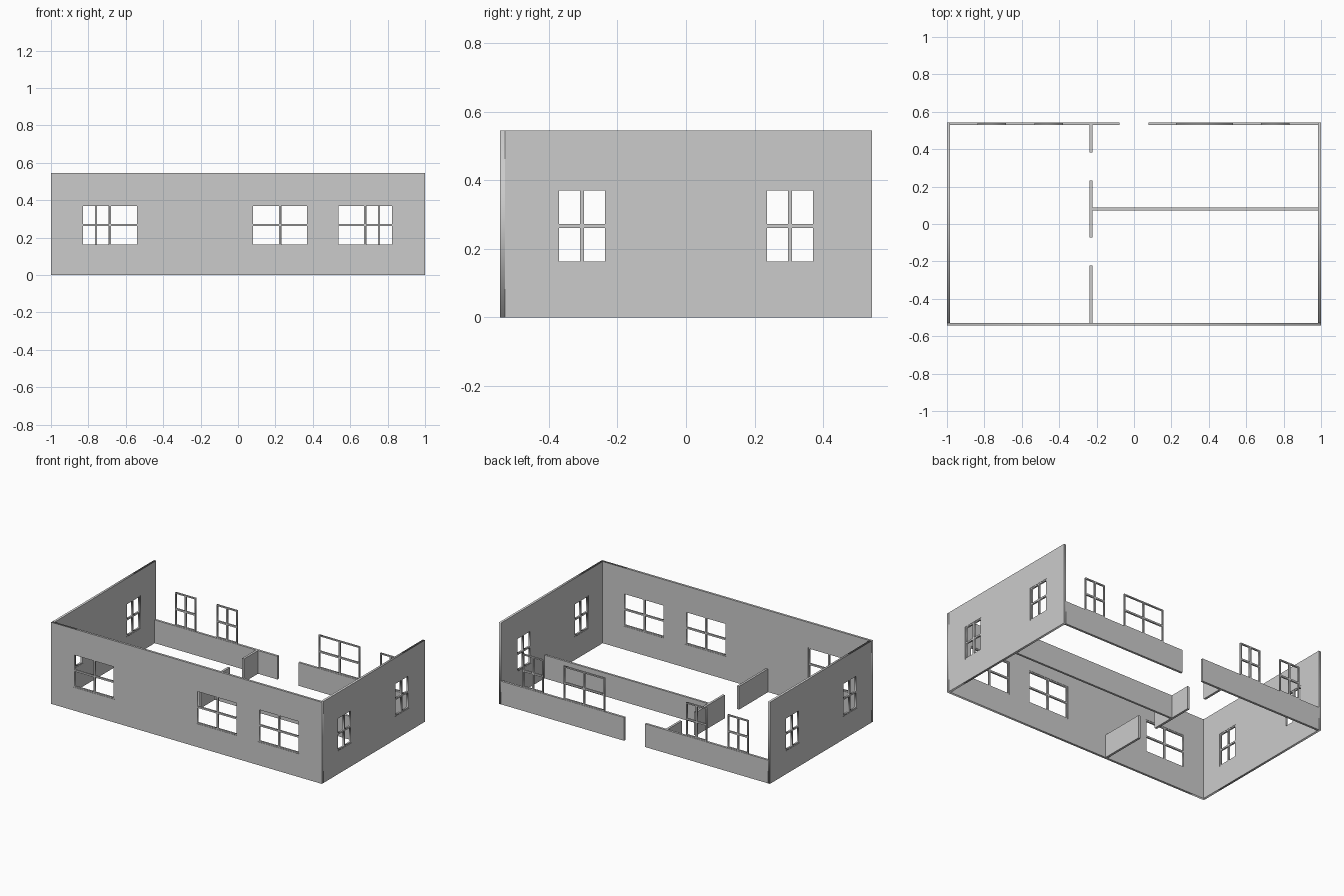
import bpy
from math import radians

if "Cube" in bpy.data.objects:
    bpy.data.objects.remove(bpy.data.objects["Cube"])

T = 0.015              # wall thickness
HX, HY = 1.0, 0.543    # outer half sizes
H, LOW = 0.545, 0.155  # full and low wall heights
SILL, HEAD = 0.155, 0.378
FRAME = 0.008          # outer frame width
BAR = 0.011            # glazing bar width
YF, YB, XS = HY - T / 2, HY - T / 2, HX - T / 2


def panel(name, rects, depth, loc, turn=0):
    """Upright slab: first rectangle is the outline, the rest are holes (u0, u1, z0, z1)."""
    cu = bpy.data.curves.new(name, 'CURVE')
    cu.dimensions = '2D'
    cu.fill_mode = 'BOTH'
    cu.extrude = depth / 2
    for u0, u1, z0, z1 in rects:
        s = cu.splines.new('POLY')
        s.points.add(3)
        for p, (u, z) in zip(s.points, ((u0, z0), (u1, z0), (u1, z1), (u0, z1))):
            p.co = (u, z, 0, 1)
        s.use_cyclic_u = True
    ob = bpy.data.objects.new(name, cu)
    bpy.context.collection.objects.link(ob)
    ob.location = loc
    ob.rotation_euler = (radians(90), 0, radians(turn))
    bpy.ops.object.select_all(action='DESELECT')
    ob.select_set(True)
    bpy.context.view_layer.objects.active = ob
    bpy.ops.object.convert(target='MESH')
    return bpy.context.object


def window(name, c, w, loc, turn=0):
    """Four-pane window frame centred at c along the wall."""
    a, b = c - w / 2, c + w / 2
    m = (SILL + HEAD) / 2
    cols = ((a + FRAME, c - BAR / 2), (c + BAR / 2, b - FRAME))
    rows = ((SILL + FRAME, m - BAR / 2), (m + BAR / 2, HEAD - FRAME))
    panes = [(*u, *z) for u in cols for z in rows]
    panel(name, [(a, b, SILL, HEAD)] + panes, 0.011, loc, turn)


def wall(name, u0, u1, windows, w, loc, turn=0):
    """Full-height wall with its windows."""
    holes = [(c - w / 2, c + w / 2, SILL, HEAD) for c in windows]
    panel(name, [(u0, u1, 0, H)] + holes, T, loc, turn)
    for i, c in enumerate(windows):
        window(f"{name}_window_{i + 1}", c, w, loc, turn)


def box(name, x0, x1, y0, y1, h):
    bpy.ops.mesh.primitive_cube_add(size=1, location=((x0 + x1) / 2, (y0 + y1) / 2, h / 2))
    ob = bpy.context.object
    ob.name = name
    ob.scale = (x1 - x0, y1 - y0, h)


# Full-height outer walls
wall("front_wall", -HX, HX, (-0.685, 0.225, 0.68), 0.304, (0, -YF, 0))
for name, x in (("left_wall", -XS), ("right_wall", XS)):
    wall(name, -HY + T, HY, (-0.303, 0.303), 0.15, (x, 0, 0), 90)

# Low back wall with a doorway, windows standing on top
box("back_wall_left", -HX + T, -0.078, HY - T, HY, LOW)
box("back_wall_right", 0.077, HX - T, HY - T, HY, LOW)
for i, (c, w) in enumerate(((-0.76, 0.152), (-0.455, 0.152), (0.376, 0.304), (0.755, 0.152))):
    window(f"back_window_{i + 1}", c, w, (0, YB, 0))

# Low inner partitions with two doorways
for i, (y0, y1) in enumerate(((-HY + T, -0.222), (-0.072, 0.232), (0.382, HY - T))):
    box(f"cross_partition_{i + 1}", -0.237, -0.222, y0, y1, LOW)
box("long_partition", -0.222, HX - T, 0.073, 0.087, LOW)
